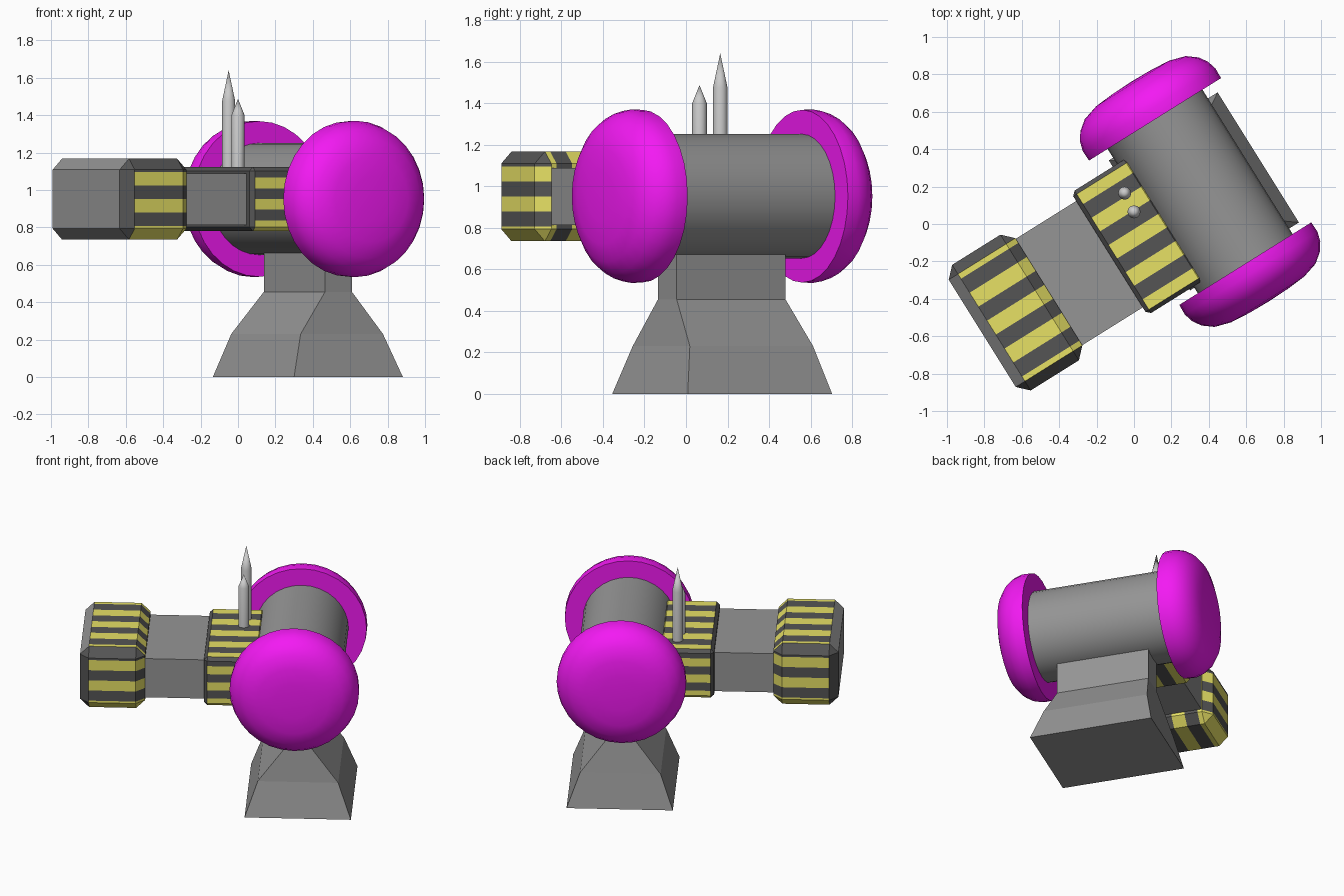
import bpy, bmesh, math
from mathutils import Matrix, Vector

if "Cube" in bpy.data.objects:
    bpy.data.objects.remove(bpy.data.objects["Cube"])

# Whole model is built along local axes, then turned about z
TURN = Matrix.Rotation(math.radians(32), 4, 'Z')


def material(name, color):
    m = bpy.data.materials.new(name)
    m.diffuse_color = (*color, 1)
    m.use_nodes = True
    m.node_tree.nodes["Principled BSDF"].inputs["Base Color"].default_value = m.diffuse_color
    return m


YELLOW = material("yellow", (0.8, 0.75, 0.13))
DARK = material("dark", (0.09, 0.09, 0.09))
MAGENTA = material("magenta", (0.9, 0.01, 0.9))
GREY = material("grey", (0.3, 0.3, 0.3))


def finish(name, bm, mats=(), matrix=Matrix(), smooth=False):
    bmesh.ops.recalc_face_normals(bm, faces=bm.faces)
    me = bpy.data.meshes.new(name)
    bm.to_mesh(me)
    bm.free()
    for m in mats:
        me.materials.append(m)
    ob = bpy.data.objects.new(name, me)
    bpy.context.collection.objects.link(ob)
    ob.matrix_world = TURN @ matrix
    if smooth:
        bpy.ops.object.select_all(action='DESELECT')
        ob.select_set(True)
        bpy.context.view_layer.objects.active = ob
        bpy.ops.object.shade_smooth_by_angle(angle=math.radians(35))
    return ob


def lathe(name, profile, matrix, sides=32, mats=()):
    bm = bmesh.new()
    vs = [bm.verts.new((r, 0, h)) for r, h in profile]
    es = [bm.edges.new(p) for p in zip(vs, vs[1:])]
    bmesh.ops.spin(bm, geom=vs + es, cent=(0, 0, 0), axis=(0, 0, 1),
                   angle=math.tau, steps=sides, use_duplicate=False)
    bmesh.ops.remove_doubles(bm, verts=bm.verts, dist=1e-4)
    return finish(name, bm, mats, matrix, True)


def box(lo, hi, bevel=0):
    lo, hi = Vector(lo), Vector(hi)
    bm = bmesh.new()
    bmesh.ops.create_cube(bm, size=1)
    for v in bm.verts:
        v.co = Vector(c * s for c, s in zip(v.co, hi - lo)) + (lo + hi) / 2
    if bevel:
        bmesh.ops.bevel(bm, geom=bm.edges[:], offset=bevel, segments=1,
                        affect='EDGES', profile=0.5)
    return bm


def striped_block(name, lo, hi, bevel, end_index, ny=9, nz=6):
    """Chamfered block, sliced into hazard bands along y and z."""
    bm = box(lo, hi, bevel)
    bands = {1: ny, 2: nz}
    for axis, n in bands.items():
        for i in range(1, n):
            co, no = Vector(), Vector()
            co[axis] = lo[axis] + (hi[axis] - lo[axis]) * i / n
            no[axis] = 1
            bmesh.ops.bisect_plane(bm, geom=bm.verts[:] + bm.edges[:] + bm.faces[:],
                                   plane_co=co, plane_no=no)
    bmesh.ops.recalc_face_normals(bm, faces=bm.faces)
    bm.normal_update()
    for f in bm.faces:
        c, n = f.calc_center_median(), f.normal
        axis = 2 if abs(n.y) > 0.5 else 1
        k = int((c[axis] - lo[axis]) / (hi[axis] - lo[axis]) * bands[axis] * 0.9999)
        f.material_index = k % 2
        if n.x < -0.5:
            # outer end face, with dark upright chamfers
            f.material_index = 1 if abs(n.y) > 0.5 else end_index
    return finish(name, bm, (YELLOW, DARK, GREY))


# Pedestal: stacked rectangular sections
sections = [(0.066, 0.752, -0.46, 0.36, 0.0), (0.148, 0.667, -0.395, 0.305, 0.23),
            (0.323, 0.493, -0.361, 0.257, 0.455), (0.323, 0.493, -0.361, 0.257, 0.75)]
bm = bmesh.new()
rings = [[bm.verts.new(p) for p in ((a, c, z), (b, c, z), (b, d, z), (a, d, z))]
         for a, b, c, d, z in sections]
for r0, r1 in zip(rings, rings[1:]):
    for i in range(4):
        j = (i + 1) % 4
        bm.faces.new((r0[i], r0[j], r1[j], r1[i]))
bm.faces.new(rings[0])
bm.faces.new(rings[-1])
finish("pedestal", bm, (GREY,))

# Drum and its two domed end caps
CX, CY, CZ = 0.392, -0.04, 0.952
HALF = 0.455
drum = Matrix.Translation((CX, CY, CZ)) @ Matrix.Rotation(-math.pi / 2, 4, 'X')
L = HALF + 0.03
lathe("drum", [(0, -L), (0.299, -L), (0.299, L), (0, L)], drum, 32, (GREY,))
cap = [(0, 0), (0.416, 0), (0.418, 0.06), (0.403, 0.112), (0.373, 0.157),
       (0.318, 0.2), (0.23, 0.226), (0.12, 0.235), (0, 0.238)]
for side, flip in (("back", 0), ("front", math.pi)):
    lathe(side + "_cap", cap, drum @ Matrix.Rotation(flip, 4, 'X')
          @ Matrix.Translation((0, 0, HALF)), 32, (MAGENTA,))

# Arm, collar and end block
finish("arm", box((-0.65, -0.403, 0.812), (0.25, 0.268, 1.087)), (GREY,))
striped_block("collar", (-0.197, -0.452, 0.78), (0.16, 0.32, 1.123), 0.022, 1)
striped_block("end_block", (-0.998, -0.462, 0.735), (-0.578, 0.33, 1.167), 0.058, 2)

# Two pointed spikes on the collar
for name, x, y, shoulder, tip in (("tall_spike", -0.05, 0.165, 1.475, 1.64),
                                  ("short_spike", 0.0, 0.065, 1.4, 1.487)):
    lathe(name, [(0, 1.05), (0.035, 1.05), (0.035, shoulder), (0, tip)],
          TURN.inverted() @ Matrix.Translation((x, y, 0)), 12)
